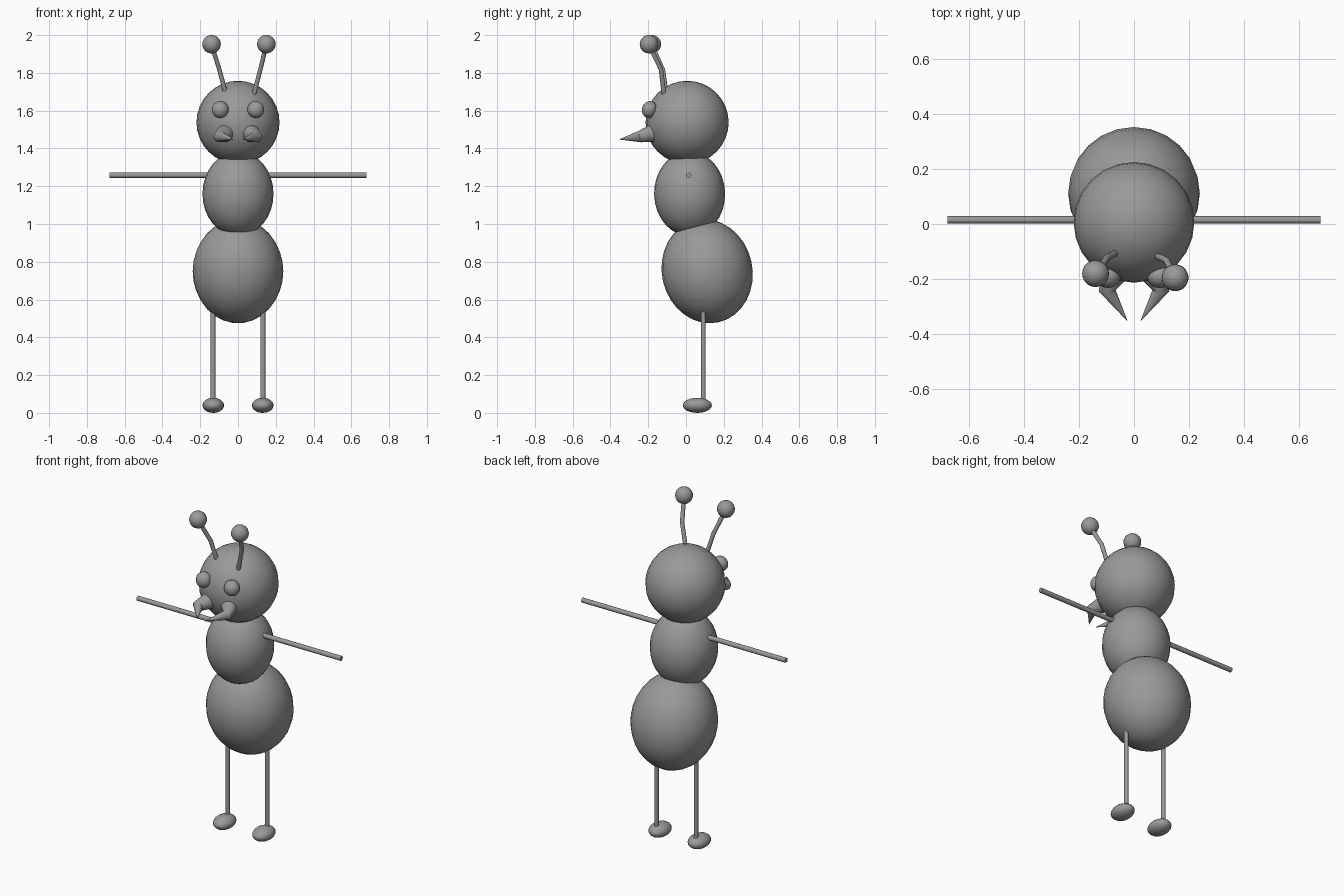
import bpy, bmesh, math
from mathutils import Vector

if "Cube" in bpy.data.objects:
    bpy.data.objects.remove(bpy.data.objects["Cube"])

grey = bpy.data.materials.new("body grey")
grey.diffuse_color = (0.32, 0.32, 0.32, 1)
grey.use_nodes = True
grey.node_tree.nodes["Principled BSDF"].inputs["Base Color"].default_value = grey.diffuse_color


def finish(obj, name):
    obj.name = name
    obj.data.materials.append(grey)
    bpy.ops.object.select_all(action='DESELECT')
    obj.select_set(True)
    bpy.context.view_layer.objects.active = obj
    bpy.ops.object.shade_smooth_by_angle(angle=math.radians(40))


def ball(name, centre, radii, tilt=0, segs=24, rings=16):
    bpy.ops.mesh.primitive_uv_sphere_add(segments=segs, ring_count=rings, radius=1,
                                         location=centre, rotation=(tilt, 0, 0))
    obj = bpy.context.object
    obj.scale = radii
    bpy.ops.object.transform_apply(location=False, rotation=False, scale=True)
    finish(obj, name)


def tube(name, points, radii, sides=12):
    """Round tube through points; rings lie square to the path."""
    pts = [Vector(p) for p in points]
    bm = bmesh.new()
    rings = []
    for i, p in enumerate(pts):
        a = (pts[i] - pts[i - 1]).normalized() if i else Vector()
        b = (pts[i + 1] - pts[i]).normalized() if i < len(pts) - 1 else Vector()
        q = (a + b).to_track_quat('Z', 'Y')
        ring = []
        for k in range(sides):
            t = 2 * math.pi * k / sides
            ring.append(bm.verts.new(p + q @ Vector((math.cos(t), math.sin(t), 0)) * radii[i]))
        if rings:
            # choose the ring offset that avoids twisting
            prev, step = rings[-1], p - pts[i - 1]
            off = min(range(sides), key=lambda o: sum(
                (ring[(k + o) % sides].co - prev[k].co - step).length for k in range(sides)))
            ring = ring[off:] + ring[:off]
            for k in range(sides):
                n = (k + 1) % sides
                bm.faces.new((prev[k], prev[n], ring[n], ring[k]))
        rings.append(ring)
    bm.faces.new(rings[0])
    bm.faces.new(rings[-1])
    bmesh.ops.recalc_face_normals(bm, faces=bm.faces)
    mesh = bpy.data.meshes.new(name)
    bm.to_mesh(mesh)
    bm.free()
    obj = bpy.data.objects.new(name, mesh)
    bpy.context.collection.objects.link(obj)
    finish(obj, name)


# Three body segments
ball("head", (0, 0.006, 1.538), (0.22, 0.22, 0.22))
ball("thorax", (0, 0.019, 1.16), (0.188, 0.188, 0.225), 0.03)
ball("abdomen", (0, 0.112, 0.75), (0.24, 0.24, 0.277), 0.22)

for side, s in (("left", -1), ("right", 1)):
    # Limbs
    tube(side + "_arm", [(s * 0.1, 0.015, 1.258), (s * 0.68, 0.015, 1.258)], [0.014] * 2)
    tube(side + "_leg", [(s * 0.132, 0.092, 0.05), (s * 0.132, 0.092, 0.56)], [0.0125] * 2)
    ball(side + "_foot", (s * 0.131, 0.06, 0.04), (0.057, 0.077, 0.04), 0, 20, 12)
    # Face
    ball(side + "_eye", (s * 0.094, -0.193, 1.606), (0.045, 0.04, 0.045), -0.3, 20, 12)
    tube(side + "_mandible",
         [(s * 0.062, -0.16, 1.482), (s * 0.07, -0.185, 1.48),
          (s * 0.098, -0.243, 1.463), (s * 0.025, -0.352, 1.448)],
         [0.048, 0.046, 0.031, 0.001], 16)

# Antennae, slightly different on each side
for side, path, tip in (
        ("left", [(-0.062, -0.1, 1.68), (-0.07, -0.107, 1.71),
                  (-0.098, -0.122, 1.815), (-0.14, -0.183, 1.95)], (-0.14, -0.181, 1.952)),
        ("right", [(0.078, -0.11, 1.66), (0.085, -0.117, 1.69),
                   (0.119, -0.133, 1.82), (0.15, -0.196, 1.95)], (0.15, -0.196, 1.952))):
    tube(side + "_antenna", path, [0.012] * 4)
    ball(side + "_antenna_tip", tip, (0.049, 0.049, 0.049), 0, 20, 12)
